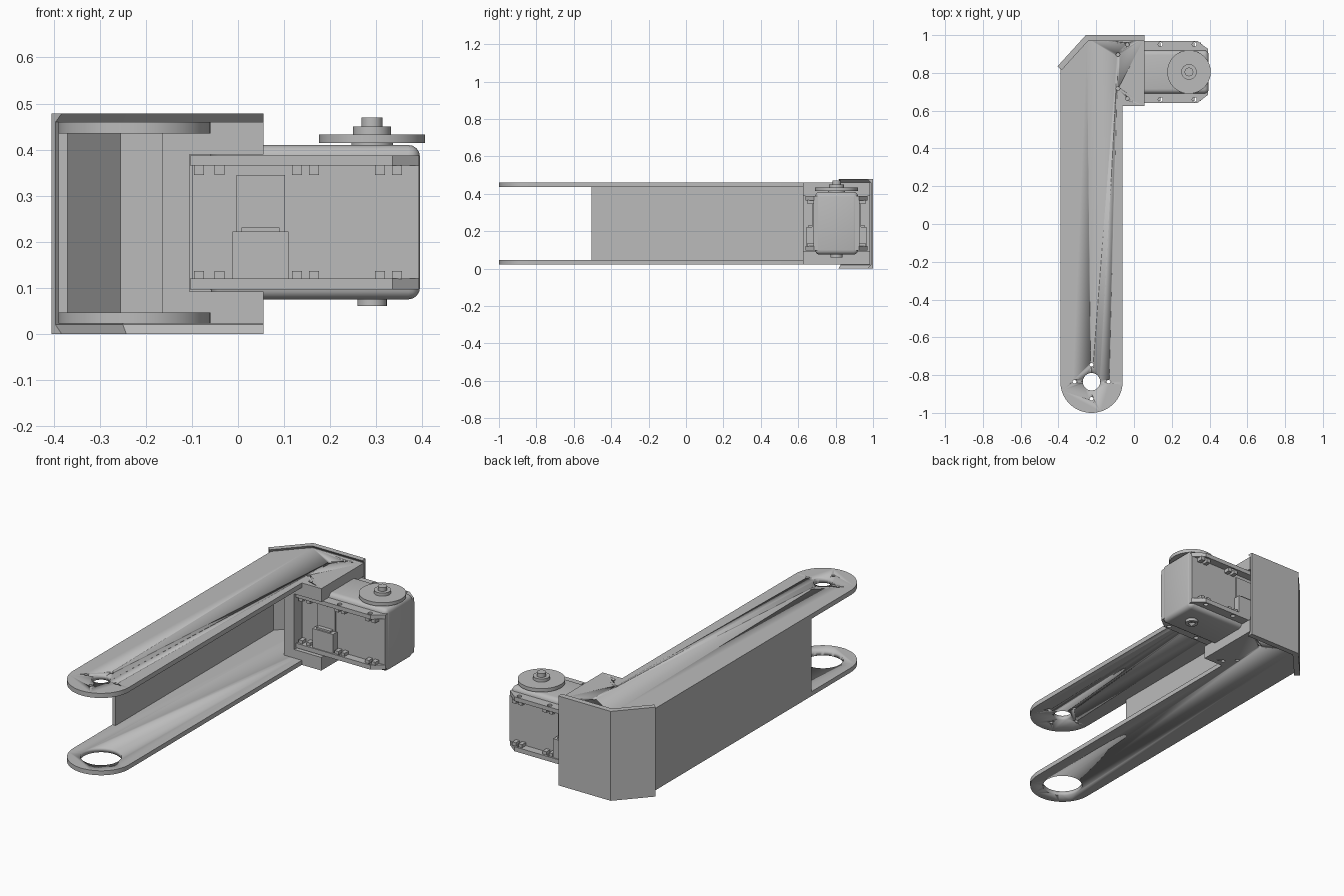
import bpy, bmesh, math
from mathutils import Matrix

if "Cube" in bpy.data.objects:
    bpy.data.objects.remove(bpy.data.objects["Cube"], do_unlink=True)

# Single plain grey material
grey = bpy.data.materials.new("plain grey")
grey.use_nodes = True
colour = (0.5, 0.5, 0.5, 1)
grey.diffuse_color = colour
grey.node_tree.nodes["Principled BSDF"].inputs["Base Color"].default_value = colour


def finish(name, bm, smooth=False):
    bmesh.ops.recalc_face_normals(bm, faces=bm.faces[:])
    mesh = bpy.data.meshes.new(name)
    bm.to_mesh(mesh)
    bm.free()
    mesh.materials.append(grey)
    ob = bpy.data.objects.new(name, mesh)
    bpy.context.scene.collection.objects.link(ob)
    if smooth:
        bpy.ops.object.select_all(action='DESELECT')
        ob.select_set(True)
        bpy.context.view_layer.objects.active = ob
        bpy.ops.object.shade_smooth_by_angle(angle=math.radians(30))
    return ob


def loft(name, rings, smooth=False):
    """Skin a stack of (outline, height) rings and cap both ends."""
    bm = bmesh.new()
    loops = [[bm.verts.new((x, y, z)) for x, y in pts] for pts, z in rings]
    for a, b in zip(loops, loops[1:]):
        for i in range(len(a)):
            j = (i + 1) % len(a)
            bm.faces.new((a[i], a[j], b[j], b[i]))
    bm.faces.new(loops[0])
    bm.faces.new(loops[-1])
    return finish(name, bm, smooth)


def prism(name, pts, z0, z1, smooth=False):
    return loft(name, [(pts, z0), (pts, z1)], smooth)


def box(name, x0, x1, y0, y1, z0, z1, bevel=0):
    bm = bmesh.new()
    mat = Matrix.Translation(((x0 + x1) / 2, (y0 + y1) / 2, (z0 + z1) / 2))
    bmesh.ops.create_cube(bm, size=1, matrix=mat @ Matrix.Diagonal((x1 - x0, y1 - y0, z1 - z0, 1)))
    if bevel:
        bmesh.ops.bevel(bm, geom=bm.edges[:], offset=bevel, segments=4, profile=0.5, affect='EDGES')
    return finish(name, bm, bool(bevel))


def circle(x, y, r, n=48, start=0.0, sweep=2 * math.pi):
    steps = n if sweep > 6 else n - 1
    return [(x + r * math.cos(start + sweep * i / steps),
             y + r * math.sin(start + sweep * i / steps)) for i in range(n)]


def disc(name, x, y, r, z0, z1, n=48):
    return prism(name, circle(x, y, r, n), z0, z1, True)


def cut(target, cutters):
    for c in cutters:
        c.hide_render = True
        mod = target.modifiers.new("cut", 'BOOLEAN')
        mod.operation, mod.solver, mod.object = 'DIFFERENCE', 'EXACT', c
    bpy.context.view_layer.update()
    deps = bpy.context.evaluated_depsgraph_get()
    mesh = bpy.data.meshes.new_from_object(target.evaluated_get(deps))
    target.modifiers.clear()
    target.data = mesh
    for c in cutters:
        bpy.data.objects.remove(c, do_unlink=True)


def holes(points, r, z0, z1):
    return [disc("hole_cutter", x, y, r, z0, z1, 20) for x, y in points]


# Arm plates: rounded end at the front, L shaped at the back
PX, PY, PR = -0.225, -0.835, 0.165
outline = circle(PX, PY, PR, 33, math.pi, math.pi)
outline += [(-0.06, 0.625), (0.055, 0.625), (0.055, 0.985), (-0.25, 0.985), (-0.39, 0.84)]
upper = prism("upper_arm_plate", outline, 0.435, 0.46, True)
lower = prism("lower_arm_plate", outline, 0.022, 0.046, True)

mount_holes = [(x, 0.807 + s * d) for x, d in ((-0.085, 0.09), (-0.035, 0.143)) for s in (-1, 1)]
pivot_holes = circle(PX, PY, 0.09, 4)
cut(upper, [disc("pivot_cutter", PX, PY, 0.046, 0.4, 0.5)]
    + holes(mount_holes + pivot_holes, 0.01, 0.4, 0.5))
cut(lower, [disc("bore_cutter", PX, PY, 0.1, 0, 0.1)] + holes(mount_holes, 0.01, 0, 0.1))

# Outer side wall following the chamfered corner
wall = [(-0.39, -0.505), (-0.37, -0.505), (-0.37, 0.83), (-0.255, 0.955),
        (-0.16, 0.955), (-0.16, 0.985), (-0.25, 0.985), (-0.39, 0.84)]
prism("arm_side_wall", wall, 0.046, 0.435)

# Motor mount block with an open pocket
block = box("motor_mount_block", -0.165, 0.055, 0.625, 0.985, 0.046, 0.435)
cut(block, [box("pocket_cutter", -0.105, 0.1, 0.6, 1.1, 0.092, 0.389)])

# Back cover with undercut lips at top and bottom
outer = [(-0.405, 0.835), (-0.255, 1.0), (0.055, 1.0)]


def cover_ring(t):
    return outer + [(0.055, 1 - t), (-0.255 + 0.42 * t, 1 - t), (-0.405 + 0.74 * t, 0.835 - 0.67 * t)]


thin, thick = cover_ring(0.012), cover_ring(0.03)
loft("back_cover", [(thick, 0), (thin, 0.02), (thin, 0.46), (thick, 0.478)])

# Motor case
MY = 0.805
box("motor_case", -0.06, 0.395, 0.69, 0.92, 0.075, 0.41, 0.025)
box("motor_case_middle", -0.1, 0.393, 0.682, 0.928, 0.12, 0.365)

# Motor flanges with chamfered corners, screw holes and nut clips
flange = [(-0.104, 0.64), (0.335, 0.64), (0.393, 0.685),
          (0.393, 0.925), (0.335, 0.97), (-0.104, 0.97)]
for name, z0, z1, c0, c1 in (("upper", 0.365, 0.387, 0.345, 0.366),
                             ("lower", 0.096, 0.12, 0.119, 0.137)):
    plate = prism(name + "_motor_flange", flange, z0, z1)
    cut(plate, holes([(x, MY + s * 0.146) for x in (0.14, 0.32) for s in (-1, 1)],
                     0.012, z0 - 0.02, z1 + 0.02))
    for side in (-1, 1):
        ys = sorted((MY + side * 0.12, MY + side * 0.155))
        for x in (-0.085, -0.04, 0.128, 0.165, 0.308, 0.345):
            box(name + "_nut_clip", x - 0.011, x + 0.011, *ys, c0, c1)

# Side panels and cable connectors on both motor faces
for side in (-1, 1):
    def span(a, b):
        return sorted((MY + side * a, MY + side * b))
    box("motor_side_panel", -0.003, 0.102, *span(0.12, 0.13), 0.22, 0.345)
    box("cable_connector", -0.012, 0.11, *span(0.12, 0.16), 0.115, 0.222)
    box("connector_latch", 0.008, 0.09, *span(0.12, 0.152), 0.222, 0.231)

# Output horn and lower bearing boss
HX = 0.291
disc("horn_collar", HX, MY, 0.045, 0.4, 0.414)
disc("horn_disc", HX, MY, 0.115, 0.414, 0.433, 64)
disc("horn_hub", HX, MY, 0.041, 0.433, 0.45)
disc("horn_shaft", HX, MY, 0.023, 0.45, 0.47)
boss = disc("bearing_boss", HX, MY, 0.032, 0.06, 0.085)
cut(boss, [disc("boss_cutter", HX, MY, 0.016, 0.03, 0.072)])
